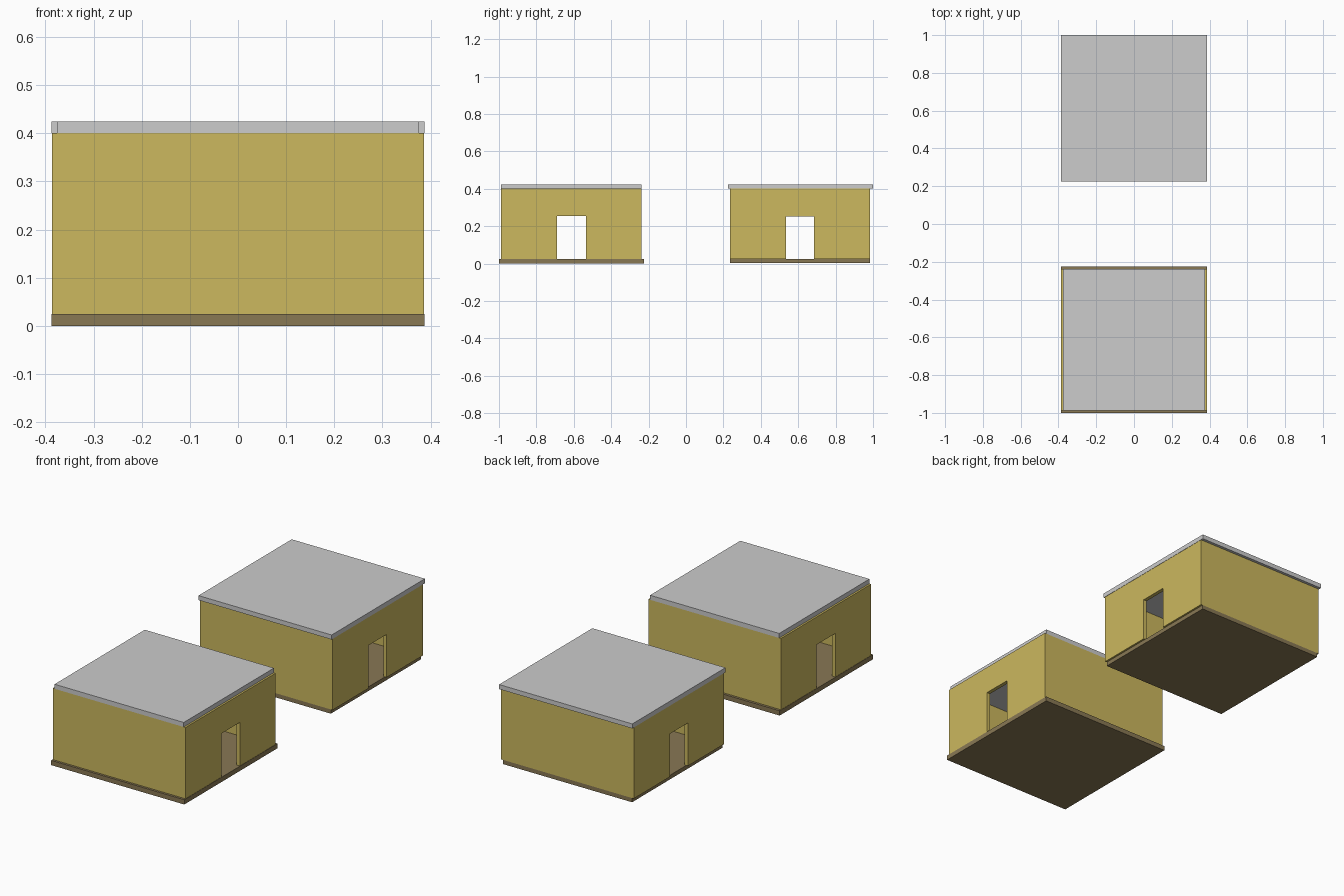
import bpy

if "Cube" in bpy.data.objects:
    bpy.data.objects.remove(bpy.data.objects["Cube"])


def material(name, srgb):
    m = bpy.data.materials.new(name)
    lin = [((c / 255 + 0.055) / 1.055) ** 2.4 for c in srgb]
    m.diffuse_color = (*lin, 1.0)
    m.use_nodes = True
    m.node_tree.nodes["Principled BSDF"].inputs["Base Color"].default_value = m.diffuse_color
    return m


WALL = material("ochre_wall", (204, 184, 94))
SLAB = material("brown_floor", (137, 120, 84))
ROOF = material("grey_roof", (204, 204, 204))


def box(name, x, y, z, mat=None):
    """Box from (min, max) ranges along each axis."""
    bpy.ops.mesh.primitive_cube_add(size=1)
    ob = bpy.context.object
    ob.name = name
    for v in ob.data.vertices:
        v.co = [r[0] if c < 0 else r[1] for c, r in zip(v.co, (x, y, z))]
    if mat:
        ob.data.materials.append(mat)
    return ob


def cut(target, cutter):
    mod = target.modifiers.new(cutter.name, 'BOOLEAN')
    mod.operation = 'DIFFERENCE'
    mod.solver = 'EXACT'
    mod.object = cutter
    cutter.hide_render = True
    cutter.hide_set(True)


def house(name, wall_y, floor_x, floor_y, floor_z0, roof_x, roof_y, door_y, door_top):
    t = 0.02  # wall thickness
    # hollow walls with a doorway on both x sides
    walls = box(name + "_walls", (-0.386, 0.386), wall_y, (0.025, 0.4), WALL)
    cut(walls, box(name + "_room_cutter", (-0.386 + t, 0.386 - t),
                   (wall_y[0] + t, wall_y[1] - t), (-0.1, 0.6)))
    cut(walls, box(name + "_door_cutter", (-0.6, 0.6), door_y, (-0.1, door_top)))
    # floor slab and flat roof
    box(name + "_floor", (-floor_x, floor_x), floor_y, (floor_z0, 0.025), SLAB)
    box(name + "_roof", (-roof_x, roof_x), roof_y, (0.4, 0.424), ROOF)


# front house: wide floor, narrow roof
house("front_house", (-0.988, -0.238), 0.3875, (-1.0, -0.225), 0.0,
      0.376, (-0.988, -0.238), (-0.69, -0.535), 0.254)
# back house: narrow floor, overhanging roof
house("back_house", (0.235, 0.985), 0.376, (0.235, 0.985), 0.003,
      0.3875, (0.225, 1.0), (0.535, 0.685), 0.251)
